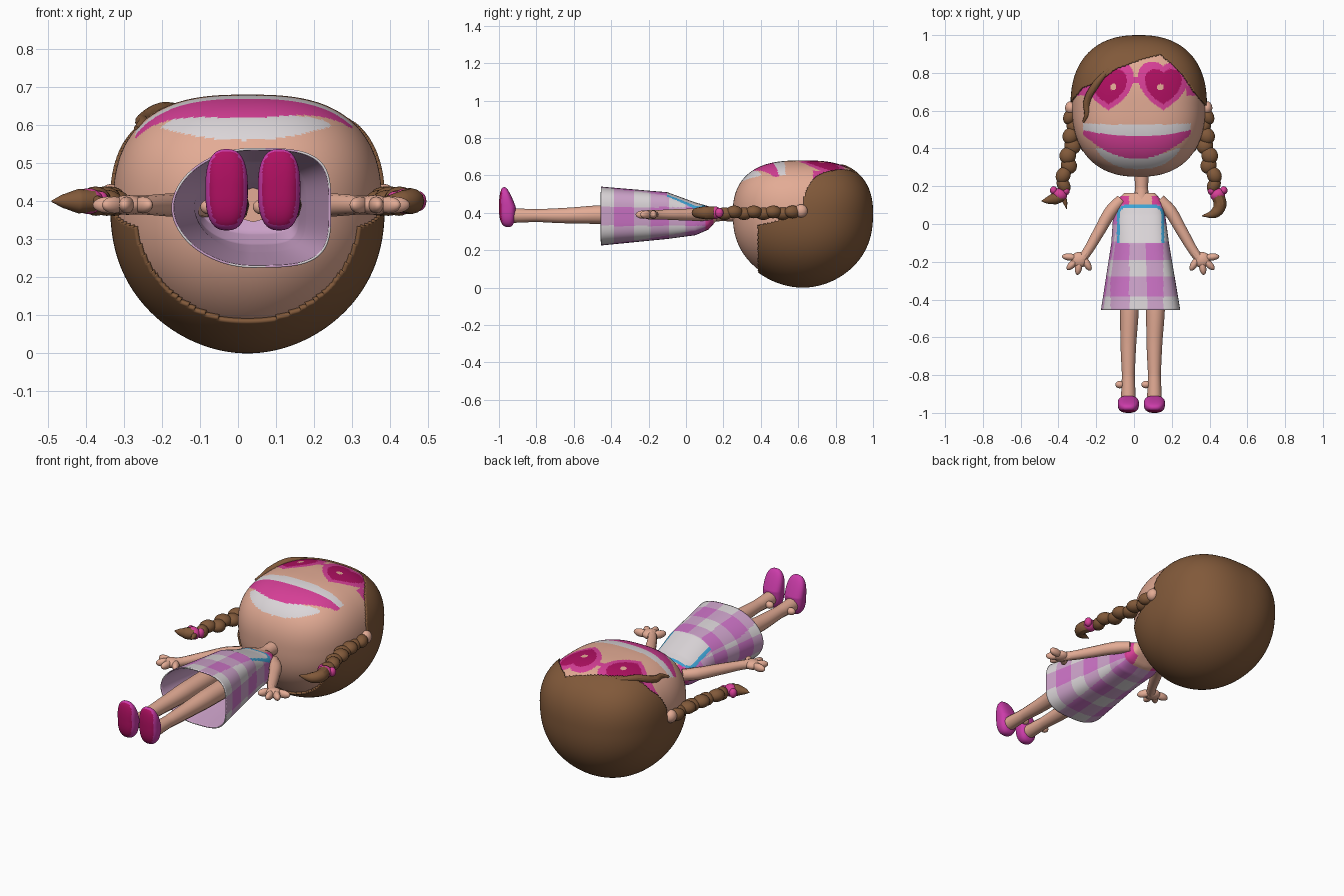
import bpy, bmesh, math
from mathutils import Vector

if "Cube" in bpy.data.objects:
    bpy.data.objects.remove(bpy.data.objects["Cube"])


def material(name, *rgb):
    m = bpy.data.materials.new(name)
    m.use_nodes = True
    m.diffuse_color = (*rgb, 1)
    m.node_tree.nodes["Principled BSDF"].inputs["Base Color"].default_value = (*rgb, 1)
    return m


SKIN = material("skin", .77, .41, .30)
HAIR = material("brown hair", .22, .10, .042)
PINK = material("hot pink", .68, .05, .31)
LENS = material("dark magenta", .43, .005, .12)
SHOE = material("shoe pink", .60, .045, .40)
ORCHID = material("orchid", .60, .17, .56)
LILAC = material("lilac", .62, .37, .60)
WHITE = material("soft white", .71, .67, .69)
BLUE = material("sky blue", .05, .38, .68)


def finish(name, bm, mats, rule=None):
    """Turn a bmesh into a smooth object, colouring faces by rule(centre, normal)."""
    bm.normal_update()
    for f in bm.faces:
        f.smooth = True
        if rule:
            f.material_index = mats.index(rule(f.calc_center_median(), f.normal))
    mesh = bpy.data.meshes.new(name)
    bm.to_mesh(mesh)
    bm.free()
    for m in mats:
        mesh.materials.append(m)
    ob = bpy.data.objects.new(name, mesh)
    bpy.context.collection.objects.link(ob)
    return ob


def interp(table, t):
    """Linear lookup in rows of (key, values...)."""
    if t <= table[0][0]:
        return table[0][1:]
    for a, b in zip(table, table[1:]):
        if t <= b[0]:
            k = (t - a[0]) / (b[0] - a[0])
            return [p + (q - p) * k for p, q in zip(a[1:], b[1:])]
    return table[-1][1:]


def blob(centre, low, high, cuts, power):
    """Rounded box; low/high are the radii on the negative and positive sides."""
    bm = bmesh.new()
    bmesh.ops.create_cube(bm, size=2)
    bmesh.ops.subdivide_edges(bm, edges=bm.edges[:], cuts=cuts, use_grid_fill=True)
    for v in bm.verts:
        d = Vector([math.tan(c * math.pi / 4) for c in v.co]).normalized()
        n = power(d)
        r = [high[i] if d[i] > 0 else low[i] for i in range(3)]
        s = sum(abs(d[i] / r[i]) ** n for i in range(3)) ** (-1 / n)
        v.co = Vector(centre) + d * s
    return bm


def ball(name, centre, radii, mat, angle=0):
    bm = bmesh.new()
    bmesh.ops.create_uvsphere(bm, u_segments=20, v_segments=12, radius=1)
    bmesh.ops.scale(bm, vec=radii, verts=bm.verts)
    ob = finish(name, bm, [mat])
    ob.location = centre
    ob.rotation_euler.z = angle
    return ob


def tube(name, points, mat):
    """Tapered round tube through (x, y, z, radius) points."""
    cu = bpy.data.curves.new(name, 'CURVE')
    cu.dimensions = '3D'
    cu.bevel_depth = 1
    cu.bevel_resolution = 4
    cu.use_fill_caps = True
    sp = cu.splines.new('BEZIER')
    sp.bezier_points.add(len(points) - 1)
    for bp, p in zip(sp.bezier_points, points):
        bp.co, bp.radius = p[:3], p[3]
        bp.handle_left_type = bp.handle_right_type = 'AUTO'
    cu.materials.append(mat)
    ob = bpy.data.objects.new(name, cu)
    bpy.context.collection.objects.link(ob)
    bpy.ops.object.select_all(action='DESELECT')
    ob.select_set(True)
    bpy.context.view_layer.objects.active = ob
    bpy.ops.object.convert(target='MESH')
    bpy.ops.object.shade_smooth_by_angle()


# Head with painted heart glasses and a wide open smile
HEAD = (.025, .625, .40)


def head_power(d):
    return 2.35 + .35 * d.z


def heart(c, side, size):
    u, v = (c.x - .01 - side * .145) / size, (c.y - .715) / size
    return (u * u + v * v - 1) ** 3 - u * u * v ** 3 < 0


def face_paint(c, n):
    if c.z < .5:
        return SKIN
    dx = c.x - .015
    q = dx * dx
    for side in (-1, 1):
        if math.hypot(dx - side * .125, c.y - .725) < .017:
            return SKIN
        if heart(c, side, .085):
            return LENS
        if heart(c, side, .117):
            return PINK
    if abs(dx) < .05 and .745 < c.y < .775 or abs(dx) > .26 and .68 < c.y < .735:
        return PINK
    if abs(dx) < .285 and .345 + 1.6 * q < c.y < .525 + .1 * q:
        return WHITE if c.y > .465 + .4 * q else PINK
    if c.y < .4 and .56 + .7 * q < c.z < .635 - .5 * q:
        return WHITE
    return SKIN


finish("head", blob(HEAD, (.353, .375, .385), (.353, .37, .28), 80, head_power),
       [SKIN, PINK, LENS, WHITE], face_paint)

# Hair cap: the same form, slightly larger, trimmed along the hairline
HAIRLINE = [(-.34, .64), (-.28, .72), (-.18, .76), (-.1, .82), (.03, .87), (.14, .9),
            (.2, .85), (.26, .79), (.32, .7), (.38, .63)]


def is_hair(c):
    back = c.y > .385 and c.z < .34 + .26 * (c.y - .42)
    return back or c.y > interp(HAIRLINE, c.x)[0]


bm = blob(HEAD, (.361, .385, .40), (.361, .375, .287), 80, head_power)
bmesh.ops.delete(bm, geom=[f for f in bm.faces if not is_hair(f.calc_center_median())],
                 context='FACES')
hair = finish("hair_cap", bm, [HAIR])
mod = hair.modifiers.new("thickness", 'SOLIDIFY')
mod.thickness = .012
tube("fringe_strand", [(-.13, .82, .64, .012), (-.2, .74, .64, .02), (-.25, .64, .61, .02),
                       (-.25, .58, .605, .014), (-.268, .54, .592, .006)], HAIR)

# Gingham dress, lofted along the body
SECTIONS = [(-.455, -.175, .245, .225, .54), (-.1, -.12, .185, .26, .51),
            (.05, -.11, .165, .28, .455), (.12, -.1, .15, .31, .435),
            (.165, -.05, .11, .36, .42)]


def dress_paint(c, n):
    dx = abs(c.x - .035)
    if c.y > .15 or c.y > .105 and dx < .06:
        return SKIN
    if n.z > .3 and c.z > .4 and dx < .125 and -.105 < c.y < .1:
        corner = math.hypot(max(dx - .075, 0), max(c.y - .05, 0))
        if corner < .05:
            return BLUE if corner > .035 or c.y < -.097 else WHITE
    if c.y > .1:
        return PINK
    across = c.x - .055 if abs(n.z) > .6 else c.z - .33
    bands = (across % .18 < .1) + ((c.y + .38) % .19 < .1)
    return (WHITE, LILAC, ORCHID)[bands]


bm = bmesh.new()
rows, around = 70, 144
rings = []
for i in range(rows + 1):
    y = -.455 + .62 * i / rows
    xl, xr, zb, zt = interp(SECTIONS, y)
    cx, cz = .035, (zb + zt) / 2
    ring = []
    for j in range(around):
        a = math.tau * j / around
        co, si = math.cos(a), math.sin(a)
        p = 2 / (3.6 if co > 0 else 1.9)
        x = abs(co) ** p * ((xr - cx) if co > 0 else (xl - cx))
        z = math.copysign(abs(si) ** p, si) * (zt - zb) / 2
        ring.append(bm.verts.new((cx + x, y, cz + z)))
    rings.append(ring)
for a, b in zip(rings, rings[1:]):
    for j in range(around):
        k = (j + 1) % around
        bm.faces.new((a[j], b[j], b[k], a[k]))
bm.faces.new(rings[-1])
bmesh.ops.recalc_face_normals(bm, faces=bm.faces)
dress = finish("dress", bm, [LILAC, WHITE, ORCHID, SKIN, PINK, BLUE], dress_paint)
mod = dress.modifiers.new("lining", 'SOLIDIFY')
mod.thickness = .006
mod.material_offset = -5

tube("neck", [(.04, .1, .39, .045), (.04, .19, .39, .034), (.04, .3, .39, .04)], SKIN)

# Legs and upright shoes with dark soles
for side, x in (("right", -.03), ("left", .108)):
    tube(side + "_leg", [(x + .005, -.1, .39, .055), (x + .005, -.46, .39, .05),
                         (x, -.65, .385, .041), (x, -.8, .385, .034),
                         (x, -.95, .385, .04)], SKIN)
    ball(side + "_ankle_bump", (x - .045, -.85, .385), (.024, .02, .02), SKIN)
    bm = blob((x, -.95, .43), (.056, .05, .107), (.056, .04, .107), 16, lambda d: 2.6)
    for v in bm.verts:
        if v.co.z > .43:
            v.co.y -= (v.co.y + 1) * (v.co.z - .43) * 4
    finish(side + "_shoe", bm, [SHOE, LENS], lambda c, n: LENS if n.y < -.72 else SHOE)

# Arms, hands, ears and braids, mirrored about the body
for side, s in (("right", -1), ("left", 1)):
    def at(x, y, z=.39, cx=.035):
        return (cx + s * x, y, z)

    tube(side + "_arm", [(*at(.1, .13), .03), (*at(.155, .07), .034), (*at(.22, -.04), .03),
                         (*at(.285, -.15), .025), (*at(.315, -.19), .025)], SKIN)
    ball(side + "_palm", at(.325, -.19), (.045, .042, .026), SKIN)
    for i, (x, y, deg) in enumerate([(.375, -.175, -5), (.36, -.212, 45),
                                     (.328, -.228, 80), (.285, -.21, 120)]):
        ball(f"{side}_finger_{i}", at(x, y), (.042, .019, .022), SKIN, -s * math.radians(deg))
    ball(side + "_ear", at(.36, .615, .41, .025), (.03, .035, .035), SKIN)

    # Plaited hair: overlapping tilted lobes
    path = [(.58, .355), (.48, .35), (.37, .365), (.26, .39), (.18, .415)]
    for i in range(8):
        y = .57 - .052 * i
        x = interp(path[::-1], y)[0]
        wave = .009 * (-1) ** i
        r = .034 + .01 * math.sin(math.pi * i / 7)
        ball(f"{side}_braid_lobe_{i}", at(x + wave, y, .40 + wave / 2, .025),
             (r, .046, .034), HAIR, s * .5 * (-1) ** i)
    ball(side + "_hair_tie", at(.418, .155, .40, .025), (.04, .034, .034), PINK, s * .4)
    for i, (x, y) in enumerate([(.385, .175), (.45, .178)]):
        ball(f"{side}_tie_loop_{i}", at(x, y, .40, .025), (.02, .022, .026), PINK)

# Loose braid ends
tube("right_braid_end", [(-.38, .15, .4, .03), (-.42, .135, .4, .032),
                         (-.46, .125, .4, .018), (-.49, .122, .4, .002)], HAIR)
tube("right_braid_wisp", [(-.38, .15, .4, .02), (-.365, .115, .4, .012),
                          (-.357, .08, .4, .002)], HAIR)
tube("left_braid_end", [(.445, .15, .4, .034), (.455, .1, .4, .034),
                        (.43, .06, .4, .028), (.36, .042, .4, .003)], HAIR)
